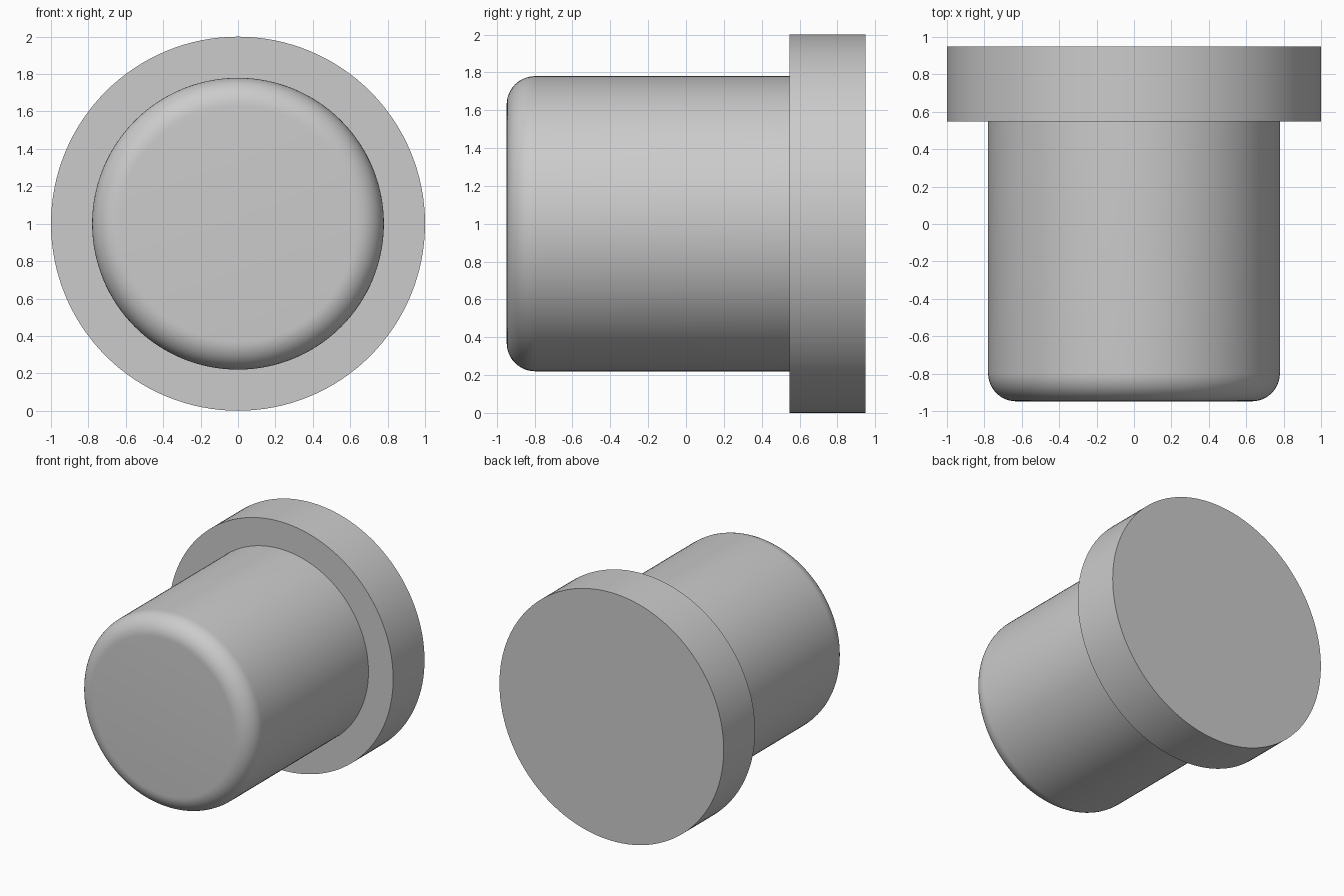
import bpy, bmesh, math
from mathutils import Matrix

if "Cube" in bpy.data.objects:
    bpy.data.objects.remove(bpy.data.objects["Cube"])

SEGMENTS = 128
BACK, STEP, FRONT = 0.948, 0.548, -0.948
BODY_R, FLANGE_R, FILLET = 0.78, 1.0, 0.15


def lathe(name, profile):
    """Spin (radius, y) points round the horizontal axis at z = 1."""
    bm = bmesh.new()
    verts = [bm.verts.new((r, y, 1)) for r, y in profile]
    edges = [bm.edges.new(pair) for pair in zip(verts, verts[1:])]
    bmesh.ops.spin(bm, geom=verts + edges, cent=(0, 0, 1), axis=(0, 1, 0),
                   angle=math.tau, steps=SEGMENTS, use_duplicate=False)
    bmesh.ops.remove_doubles(bm, verts=bm.verts[:], dist=1e-4)
    # close the open round ends with flat faces
    bmesh.ops.holes_fill(bm, edges=[e for e in bm.edges if e.is_boundary], sides=0)
    bmesh.ops.recalc_face_normals(bm, faces=bm.faces[:])
    mesh = bpy.data.meshes.new(name)
    bm.to_mesh(mesh)
    bm.free()
    obj = bpy.data.objects.new(name, mesh)
    bpy.context.collection.objects.link(obj)
    bpy.ops.object.select_all(action='DESELECT')
    obj.select_set(True)
    bpy.context.view_layer.objects.active = obj
    bpy.ops.object.shade_smooth_by_angle(angle=math.radians(30))
    return obj


# One stepped solid: rounded front rim, straight plug body, wide back flange
rim = [(BODY_R - FILLET + FILLET * math.sin(a), FRONT + FILLET - FILLET * math.cos(a))
       for a in (math.radians(90 * i / 12) for i in range(13))]
lathe("flanged_plug", rim + [(BODY_R, STEP), (FLANGE_R, STEP), (FLANGE_R, BACK)])
